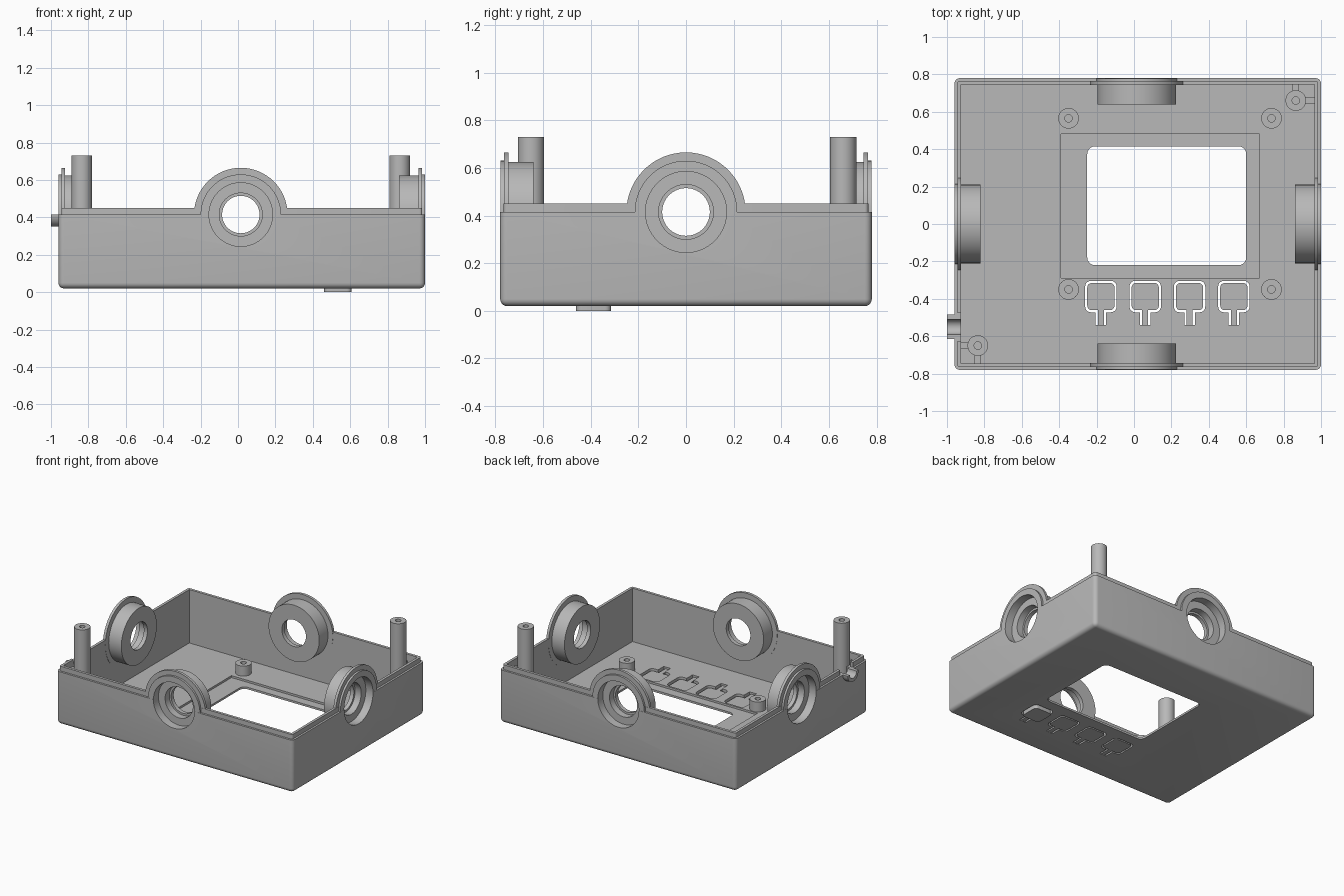
import bpy, bmesh
from mathutils import Vector

if "Cube" in bpy.data.objects:
    bpy.data.objects.remove(bpy.data.objects["Cube"], do_unlink=True)

GREY = (0.48, 0.48, 0.48, 1)
mat = bpy.data.materials.new("plain grey plastic")
mat.use_nodes = True
mat.diffuse_color = GREY
mat.node_tree.nodes["Principled BSDF"].inputs["Base Color"].default_value = GREY


def finish(name, bm):
    me = bpy.data.meshes.new(name)
    bm.to_mesh(me)
    bm.free()
    me.materials.append(mat)
    ob = bpy.data.objects.new(name, me)
    bpy.context.collection.objects.link(ob)
    return ob


def box(name, x, y, z, bevel=0, keep=None):
    """Box from ranges; bevels the edges chosen by keep(a, b)."""
    bm = bmesh.new()
    bmesh.ops.create_cube(bm, size=1)
    for v in bm.verts:
        v.co = [r[0] + (c + 0.5) * (r[1] - r[0]) for c, r in zip(v.co, (x, y, z))]
    if bevel:
        edges = [e for e in bm.edges if keep(*[v.co for v in e.verts])]
        bmesh.ops.bevel(bm, geom=edges, offset=bevel, segments=5, profile=0.5, affect='EDGES')
    return finish(name, bm)


def rod(name, r, start, end, sides=64):
    """Cylinder between two points."""
    a, b = Vector(start), Vector(end)
    bm = bmesh.new()
    bmesh.ops.create_cone(bm, cap_ends=True, segments=sides, radius1=r, radius2=r, depth=(b - a).length)
    rot = (b - a).to_track_quat('Z', 'Y').to_matrix().to_4x4()
    bm.transform(rot)
    bmesh.ops.translate(bm, verts=bm.verts, vec=(a + b) / 2)
    return finish(name, bm)


def combine(ob, tool, op):
    """Apply a boolean and drop the tool."""
    mod = ob.modifiers.new("bool", 'BOOLEAN')
    mod.operation, mod.object, mod.solver = op, tool, 'EXACT'
    deps = bpy.context.evaluated_depsgraph_get()
    me = bpy.data.meshes.new_from_object(ob.evaluated_get(deps))
    ob.modifiers.clear()
    ob.data = me
    bpy.data.objects.remove(tool, do_unlink=True)


def add(ob, tool):
    combine(ob, tool, 'UNION')


def cut(ob, tool):
    combine(ob, tool, 'DIFFERENCE')


def upright(a, b):
    return abs(a.z - b.z) > 0.001


# Tray with rounded bottom and a raised inner lip
X0, X1, Y = -0.96, 1.0, 0.78
FLOOR, RIM, LIP = 0.05, 0.415, 0.45


def inset(d):
    return (X0 + d, X1 - d), (-Y + d, Y - d)


case = box("case", *inset(0), (0.02, RIM), 0.03, lambda a, b: min(a.z, b.z) < 0.1)
add(case, box("lip", *inset(0.015), (0.06, LIP), 0.015, upright))
cut(case, box("cavity", *inset(0.035), (FLOOR, 1)))

# Stepped round ports in the four walls: outer wall point and inward direction
ports = [((0.015, -Y, RIM), (0, 1, 0)), ((0.015, Y, RIM), (0, -1, 0)),
         ((X0, 0, RIM), (1, 0, 0)), ((X1, 0, RIM), (-1, 0, 0))]
for point, inward in ports:
    p, d = Vector(point), Vector(inward)
    for r, t0, t1 in ((0.215, 0.001, 0.025), (0.25, 0.016, 0.036), (0.21, 0.01, 0.14)):
        add(case, rod("port", r, p + d * t0, p + d * t1))
    for r, t0, t1 in ((0.17, -0.05, 0.06), (0.115, 0.03, 0.11), (0.1, 0.1, 0.2)):
        cut(case, rod("bore", r, p + d * t0, p + d * t1))

# Half-pipe cable cradle on the right wall
CY = -0.55
add(case, rod("cradle", 0.065, (-1, CY, RIM), (-0.926, CY, RIM)))
cut(case, box("notch", (-1.1, -0.92), (CY - 0.075, CY + 0.075), (RIM - 0.001, 0.6)))
cut(case, rod("channel", 0.04, (-1.1, CY, RIM), (-0.9, CY, RIM)))

# Display window and its shallow seat
cut(case, box("seat", (-0.39, 0.67), (-0.29, 0.48), (0.035, 0.2)))
cut(case, box("window", (-0.25, 0.6), (-0.22, 0.415), (-0.1, 0.2), 0.04, upright))

# Key openings, with thin flexing keys inside
for i in range(4):
    kx = -0.177 + i * 0.237
    cut(case, box("key_hole", (kx - 0.084, kx + 0.084), (-0.472, -0.304), (-0.1, 0.2), 0.03, upright))
    cut(case, box("stem_hole", (kx - 0.028, kx + 0.028), (-0.54, -0.46), (-0.1, 0.2)))
    low = 0.0 if i == 3 else 0.02
    key = box("key_%d" % (i + 1), (kx - 0.073, kx + 0.073), (-0.461, -0.315), (low, 0.038), 0.025, upright)
    add(key, box("stem", (kx - 0.016, kx + 0.016), (-0.545, -0.45), (0.021, 0.036)))


def pillar(name, x, y, r, top):
    ob = rod(name, r, (x, y, FLOOR - 0.01), (x, y, top), 48)
    cut(ob, rod("screw_hole", 0.02, (x, y, top - 0.06), (x, y, top + 0.1), 32))
    return ob


# Short board standoffs
for n, (x, y) in enumerate([(x, y) for x in (-0.35, 0.735) for y in (-0.35, 0.565)]):
    pillar("standoff_%d" % (n + 1), x, y, 0.055, 0.125)

# Tall corner posts braced to the walls
for name, x, y, s in (("front_right", -0.835, -0.65, -1), ("back_left", 0.865, 0.66, 1)):
    pillar(name + "_post", x, y, 0.055, 0.73)
    wall_x = X1 - 0.03 if s > 0 else X0 + 0.03
    box(name + "_side_rib", sorted((x + s * 0.045, wall_x)), (y - 0.017, y + 0.017), (0.045, 0.4))
    box(name + "_end_rib", (x - 0.017, x + 0.017), sorted((y + s * 0.045, s * (Y - 0.03))), (0.045, 0.4))

# Smooth curved faces, keep hard edges
bpy.ops.object.select_all(action='DESELECT')
for ob in bpy.context.collection.objects:
    if ob.type == 'MESH' and mat.name in ob.data.materials:
        ob.select_set(True)
        bpy.context.view_layer.objects.active = ob
bpy.ops.object.shade_smooth_by_angle(angle=0.52)
